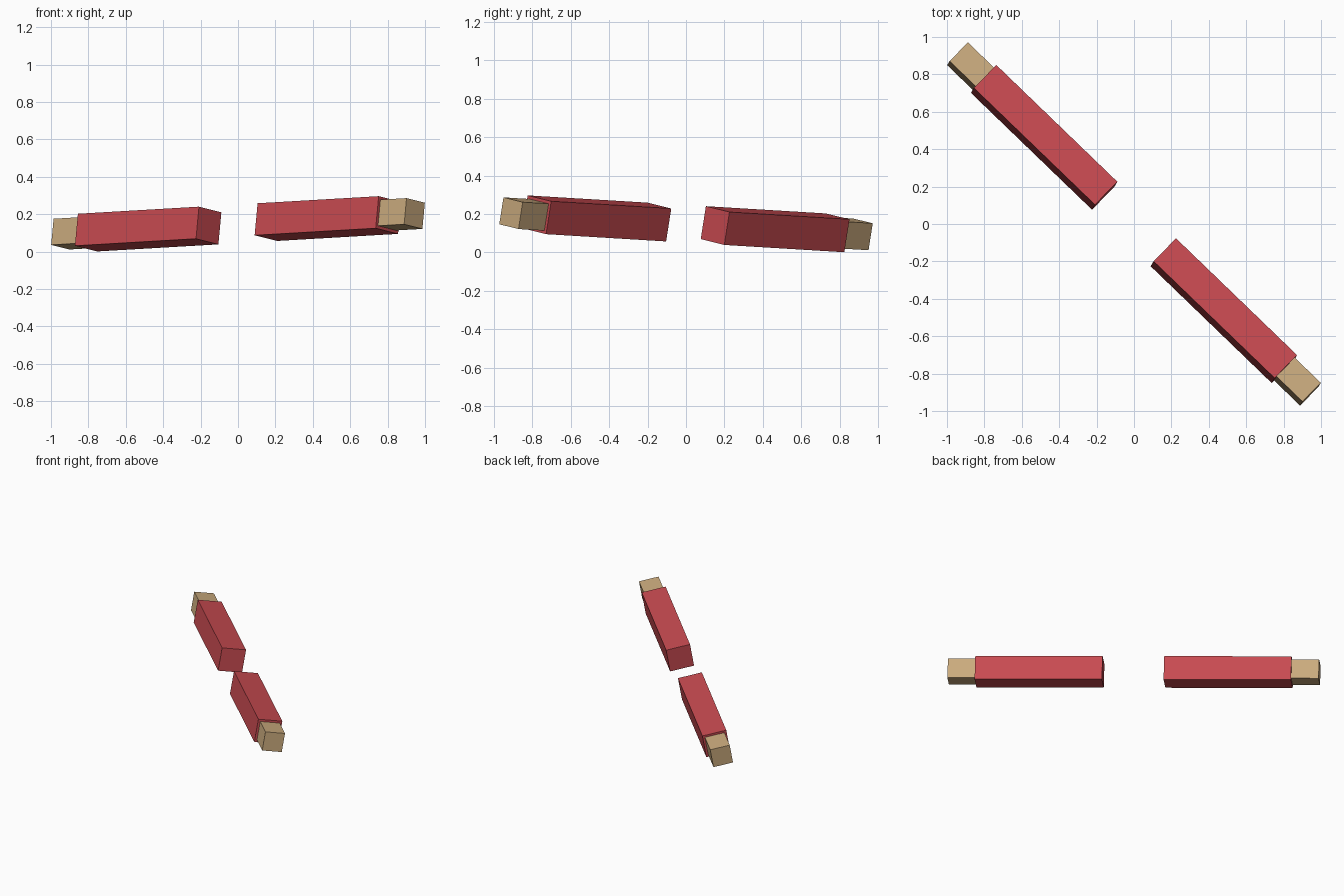
import bpy
from mathutils import Matrix, Vector

if "Cube" in bpy.data.objects:
    bpy.data.objects.remove(bpy.data.objects["Cube"])


def material(name, rgb):
    m = bpy.data.materials.new(name)
    m.diffuse_color = (*rgb, 1)
    m.use_nodes = True
    m.node_tree.nodes["Principled BSDF"].inputs["Base Color"].default_value = m.diffuse_color
    return m


RED = material("sleeve red", (0.59, 0.07, 0.083))
TAN = material("skin tan", (0.60, 0.41, 0.21))

# Shared tilted frame: x runs along both arms
along = Vector((0.7195, -0.694, 0.042)).normalized()
up = Vector((0.091, 0.155, 0.984))
up = (up - along * up.dot(along)).normalized()
across = up.cross(along)
frame = Matrix((along, across, up)).transposed().to_4x4()
frame.translation = (0, 0, 0.149)


def box(name, start, end, width, mat):
    """Square bar on the shared axis between two distances."""
    bpy.ops.mesh.primitive_cube_add(size=1)
    ob = bpy.context.object
    ob.name = name
    ob.data.transform(Matrix.Translation(((start + end) / 2, 0, 0))
                      @ Matrix.Diagonal((abs(end - start), width, width, 1)))
    ob.data.transform(frame)
    ob.data.materials.append(mat)


# One sleeve and one hand on each side
for side, s in (("left", -1), ("right", 1)):
    box(side + "_sleeve", s * 0.218, s * 1.118, 0.174, RED)
    box(side + "_hand", s * 1.09, s * 1.312, 0.142, TAN)
